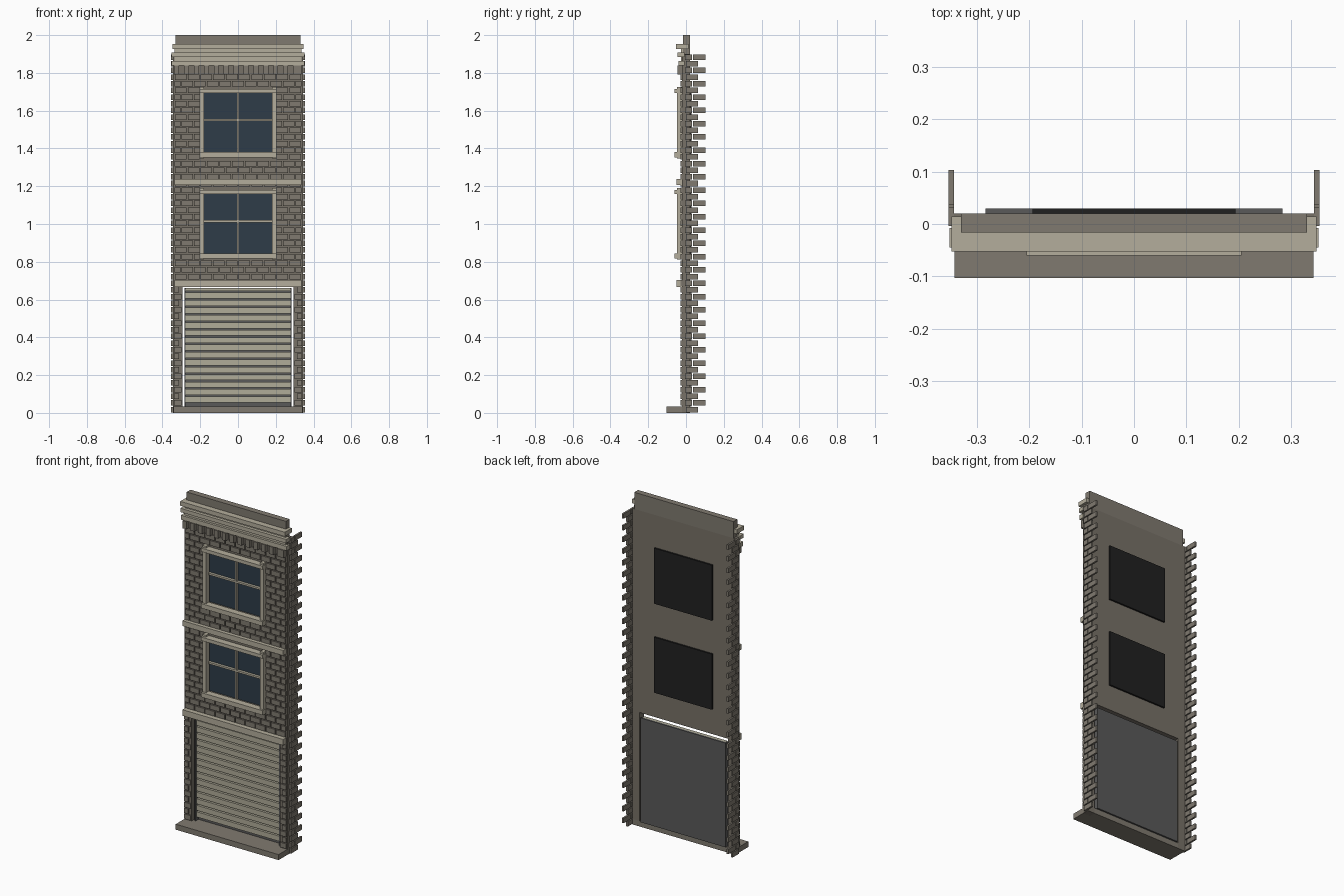
import bpy, bmesh

if "Cube" in bpy.data.objects:
    bpy.data.objects.remove(bpy.data.objects["Cube"])


def material(name, r, g, b):
    def lin(c):
        c /= 255
        return c / 12.92 if c <= 0.04045 else ((c + 0.055) / 1.055) ** 2.4
    m = bpy.data.materials.new(name)
    m.diffuse_color = (lin(r), lin(g), lin(b), 1)
    m.use_nodes = True
    m.node_tree.nodes["Principled BSDF"].inputs["Base Color"].default_value = m.diffuse_color
    return m


BRICK = material("grey_brick", 128, 122, 112)
WALL = material("wall_grey", 119, 113, 103)
TRIM = material("pale_stone", 180, 174, 156)
SLAT = material("shutter_beige", 176, 172, 153)
GLASS = material("blue_glass", 46, 60, 72)
METAL = material("shutter_grey", 90, 90, 90)
BLACK = material("backing_black", 32, 32, 32)


def boxes(name, mat, items):
    """One object from boxes given as (x0, x1, y0, y1, z0, z1)."""
    bm = bmesh.new()
    for x0, x1, y0, y1, z0, z1 in items:
        vs = bmesh.ops.create_cube(bm, size=1)["verts"]
        for v in vs:
            v.co = (x1 if v.co.x > 0 else x0,
                    y1 if v.co.y > 0 else y0,
                    z1 if v.co.z > 0 else z0)
    me = bpy.data.meshes.new(name)
    bm.to_mesh(me)
    bm.free()
    me.materials.append(mat)
    ob = bpy.data.objects.new(name, me)
    bpy.context.collection.objects.link(ob)
    return ob


def sym(x0, x1, *rest):
    """The same box on the right and on the left."""
    return [(x0, x1, *rest), (-x1, -x0, *rest)]


COURSE = 0.0352          # height of a brick row with its joint
JOINT = 0.006
HALF = 0.343             # half width of the facade
FRONT, BACK = -0.02, 0.02
WINDOWS = (1.003, 1.538)  # window centre heights
WX, WZ = 0.184, 0.162    # half size of the window openings
DOOR_X, DOOR_Z = 0.295, 0.685

# wall slab with openings for the windows and the shutter
wall = sym(DOOR_X, HALF, FRONT, BACK, 0, DOOR_Z)
z = DOOR_Z
for c in WINDOWS:
    wall.append((-HALF, HALF, FRONT, BACK, z, c - WZ))
    wall += sym(WX, HALF, FRONT, BACK, c - WZ, c + WZ)
    z = c + WZ
wall.append((-HALF, HALF, FRONT, BACK, z, 1.9))
boxes("wall", WALL, wall)
boxes("parapet", BRICK, [(-0.33, 0.33, -0.016, 0.02, 1.9, 2.0)])
boxes("doorstep", BRICK, [(-0.342, 0.342, -0.103, 0.02, 0, 0.033)])

# running bond bricks on the front, cut away around windows and doorway
bricks = []
for row in range(1, 51):
    z0 = row * COURSE + JOINT / 2
    z1 = z0 + COURSE - JOINT
    zm = (z0 + z1) / 2
    if zm < DOOR_Z:
        inner = 0.298 if row % 2 else 0.312
        bricks += sym(inner, 0.34, -0.028, FRONT, z0, z1)
        continue
    spans = [(-0.336, 0.336)]
    if any(abs(zm - c) < 0.185 for c in WINDOWS):
        spans = [(-0.336, -0.2), (0.2, 0.336)]
    length = 0.0672
    start = -0.336 - (length / 2 if row % 2 else 0)
    for i in range(12):
        for s0, s1 in spans:
            a = max(start + i * length + JOINT / 2, s0)
            b = min(start + (i + 1) * length - JOINT / 2, s1)
            if b - a > 0.008:
                bricks.append((a, b, -0.028, FRONT, z0, z1))
boxes("front_bricks", BRICK, bricks)

# toothed corner bricks running towards the back
teeth = []
for row in range(54):
    z0 = row * COURSE + JOINT / 2
    z1 = z0 + COURSE - JOINT
    spans = ((-0.004, 0.031), (0.036, 0.103)) if row % 2 else ((0.0, 0.063),)
    for a, b in spans:
        teeth += sym(HALF, 0.354, a, b, z0, z1)
boxes("corner_bricks", BRICK, teeth)

# horizontal stone bands, cornice and the dentils under it
boxes("string_courses", TRIM, [
    (-0.335, 0.335, -0.05, FRONT, 1.207, 1.238),
    (-0.335, 0.335, -0.05, FRONT, 0.667, 0.703)])
boxes("cornice", TRIM, [
    (-0.348, 0.348, -0.052, 0.014, 1.927, 1.953),
    (-0.352, 0.352, -0.045, -0.008, 1.885, 1.908),
    (-0.352, 0.352, -0.04, -0.008, 1.838, 1.864),
    (-0.335, 0.335, -0.026, -0.015, 1.838, 1.93)])
boxes("dentils", BRICK, [
    (-0.325 + i * 0.0525 - 0.013, -0.325 + i * 0.0525 + 0.013 if i < 13 else 0.338,
     -0.046, FRONT, 1.792, 1.838) for i in range(13)]
    + [(0.315, 0.335, -0.046, FRONT, 1.792, 1.838)])

# windows: stone surround, glazing bars, glass and rear backing
for level, c in zip(("lower", "upper"), WINDOWS):
    boxes(level + "_window_surround", TRIM,
          sym(0.18, 0.203, -0.047, FRONT, c - 0.19, c + 0.187)
          + [(-0.205, 0.205, -0.06, FRONT, c + 0.155, c + 0.176),
             (-0.205, 0.205, -0.06, FRONT, c - 0.185, c - 0.158)])
    boxes(level + "_glazing_bars", TRIM, [
        (-0.005, 0.005, -0.02, 0, c - WZ, c + WZ),
        (-WX, WX, -0.022, 0, c + 0.006, c + 0.017)])
    boxes(level + "_glass", GLASS, [(-WX, WX, -0.006, 0.004, c - WZ, c + WZ)])
    boxes(level + "_window_backing", BLACK,
          [(-0.193, 0.193, BACK, 0.03, c - 0.167, c + 0.167)])

# roller shutter: rear sheet, side guides and slats
boxes("shutter_sheet", METAL, [(-0.283, 0.283, 0.019, 0.03, 0.033, 0.66)])
boxes("shutter_guides", METAL, sym(0.277, 0.284, -0.006, 0.019, 0.033, 0.655))
boxes("shutter_slats", SLAT, [
    (-0.277, 0.277, 0.0, 0.019, 0.055 + i * 0.0393, 0.055 + i * 0.0393 + 0.031)
    for i in range(15)] + [(-0.277, 0.277, 0.0, 0.019, 0.644, 0.66)])
